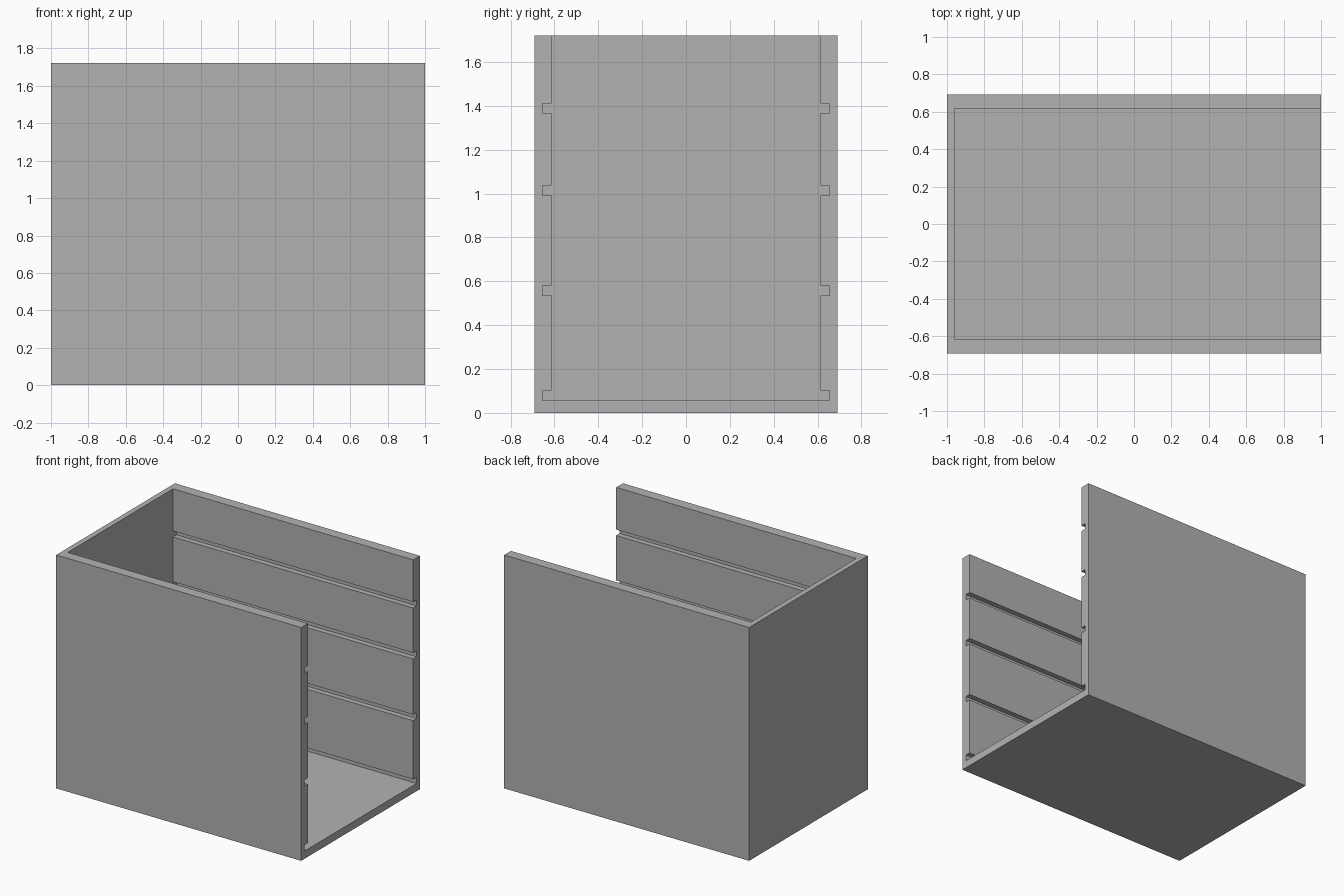
import bpy
import bmesh

if "Cube" in bpy.data.objects:
    bpy.data.objects.remove(bpy.data.objects["Cube"], do_unlink=True)

# Main dimensions
HALF_X, HALF_Y, HEIGHT = 1.0, 0.692, 1.722
FLOOR, BACK_X = 0.057, -0.96
INNER_Y, GROOVE_Y = 0.614, 0.654
GROOVES = [(FLOOR, 0.103), (0.536, 0.58), (0.991, 1.036), (1.367, 1.411)]
OVER = 0.1

grey = bpy.data.materials.new("light grey")
grey.use_nodes = True
colour = (0.448, 0.448, 0.448, 1)
grey.diffuse_color = colour
grey.node_tree.nodes["Principled BSDF"].inputs["Base Color"].default_value = colour


def extruded(name, outline, x0, x1):
    """Solid made by sweeping a (y, z) outline along x."""
    bm = bmesh.new()
    face = bm.faces.new([bm.verts.new((x0, y, z)) for y, z in outline])
    swept = bmesh.ops.extrude_face_region(bm, geom=[face])["geom"]
    verts = [v for v in swept if isinstance(v, bmesh.types.BMVert)]
    bmesh.ops.translate(bm, verts=verts, vec=(x1 - x0, 0, 0))
    bmesh.ops.recalc_face_normals(bm, faces=bm.faces)
    mesh = bpy.data.meshes.new(name)
    bm.to_mesh(mesh)
    bm.free()
    mesh.materials.append(grey)
    obj = bpy.data.objects.new(name, mesh)
    bpy.context.collection.objects.link(obj)
    return obj


# Outer block of the cabinet
block = [(-HALF_Y, 0), (HALF_Y, 0), (HALF_Y, HEIGHT), (-HALF_Y, HEIGHT)]
cabinet = extruded("cabinet_shell", block, -HALF_X, HALF_X)

# Cavity outline with runner grooves, mirrored across the middle
side = []
for low, high in GROOVES:
    if low > FLOOR:
        side.append((INNER_Y, low))
    side += [(GROOVE_Y, low), (GROOVE_Y, high), (INNER_Y, high)]
side.append((INNER_Y, HEIGHT + OVER))
outline = side + [(-y, z) for y, z in reversed(side)]
cutter = extruded("cavity_cutter", outline, BACK_X, HALF_X + OVER)
cutter.hide_render = True

# Hollow the block, open at the top and at one end
cut = cabinet.modifiers.new("cavity", "BOOLEAN")
cut.operation = "DIFFERENCE"
cut.solver = "EXACT"
cut.object = cutter
bpy.context.view_layer.objects.active = cabinet
bpy.ops.object.modifier_apply(modifier=cut.name)
bpy.data.objects.remove(cutter, do_unlink=True)
